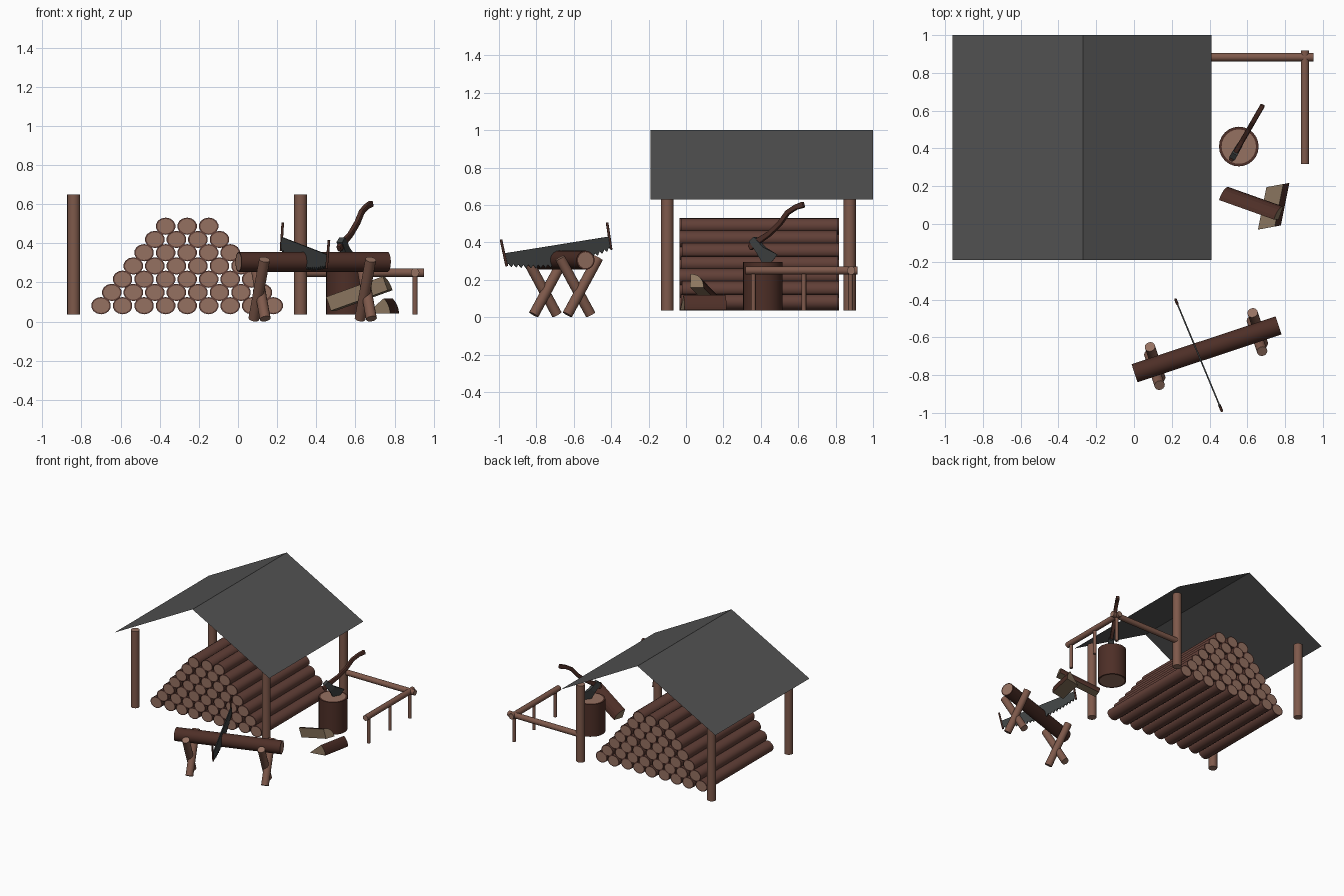
import bpy, bmesh, math
from mathutils import Vector, Matrix

if "Cube" in bpy.data.objects:
    bpy.data.objects.remove(bpy.data.objects["Cube"])


def mat(name, r, g, b):
    m = bpy.data.materials.new(name)
    m.diffuse_color = (r, g, b, 1)
    m.use_nodes = True
    m.node_tree.nodes["Principled BSDF"].inputs["Base Color"].default_value = m.diffuse_color
    return m


BARK = mat("dark_bark", 0.075, 0.028, 0.02)
LOG = mat("log_bark", 0.12, 0.05, 0.038)
CUT = mat("cut_wood", 0.30, 0.165, 0.12)
SPLIT = mat("split_wood", 0.27, 0.19, 0.12)
POLE = mat("pole_wood", 0.21, 0.10, 0.07)
STEEL = mat("steel", 0.05, 0.055, 0.055)
ROOF = mat("roof_sheet", 0.085, 0.085, 0.085)


def finish(name, bm, mats, smooth=False):
    bmesh.ops.recalc_face_normals(bm, faces=bm.faces)
    me = bpy.data.meshes.new(name)
    bm.to_mesh(me)
    bm.free()
    for m in mats:
        me.materials.append(m)
    ob = bpy.data.objects.new(name, me)
    bpy.context.collection.objects.link(ob)
    if smooth:
        bpy.ops.object.select_all(action='DESELECT')
        ob.select_set(True)
        bpy.context.view_layer.objects.active = ob
        bpy.ops.object.shade_smooth_by_angle(angle=math.radians(40))
    return ob


def frame(a, b, up=(0, 0, 1)):
    """Matrix at a: local z runs to b, local y is close to up."""
    a, b = Vector(a), Vector(b)
    z = (b - a).normalized()
    x = Vector(up).cross(z).normalized()
    m = Matrix((x, z.cross(x), z)).transposed().to_4x4()
    m.translation = a
    return m


def rod(name, a, b, r, side=POLE, cap=CUT, rim=0.0, n=16, wide=1.0):
    """Round timber from a to b; rim leaves a ring of bark round the cut ends."""
    a, b = Vector(a), Vector(b)
    bm = bmesh.new()
    up = (0, 0, 1) if abs((b - a).normalized().z) < 0.95 else (0, 1, 0)
    bmesh.ops.create_cone(bm, cap_ends=True, segments=n, radius1=r, radius2=r,
                          depth=(b - a).length)
    caps = [f for f in bm.faces if len(f.verts) == n]
    if rim:
        bmesh.ops.inset_individual(bm, faces=caps, thickness=rim)
    for f in caps:
        f.material_index = 1
    m = frame(a, b, up)
    m.translation = (a + b) / 2
    bmesh.ops.transform(bm, matrix=m @ Matrix.Diagonal((wide, 1, 1, 1)), verts=bm.verts)
    return finish(name, bm, [side, cap], True)


def prism(name, pts, thick, m, mats):
    """Flat outline in local xy, thickened along local z, placed by matrix m."""
    bm = bmesh.new()
    lo = [bm.verts.new((x, y, -thick / 2)) for x, y in pts]
    hi = [bm.verts.new((x, y, thick / 2)) for x, y in pts]
    bm.faces.new(lo)
    bm.faces.new(hi)
    for i in range(len(pts)):
        j = (i + 1) % len(pts)
        bm.faces.new((lo[i], lo[j], hi[j], hi[i]))
    bmesh.ops.transform(bm, matrix=m, verts=bm.verts)
    return finish(name, bm, mats)


# Roof: two thin sheets meeting at the ridge
bm = bmesh.new()
rows = [[bm.verts.new((x, y, z)) for x, z in ((-0.96, 0.63), (-0.27, 1.0), (0.41, 0.63))]
        for y in (-0.19, 1.0)]
for i in range(2):
    bm.faces.new((rows[0][i], rows[0][i + 1], rows[1][i + 1], rows[1][i]))
finish("roof", bm, [ROOF])

# Shelter posts
for x in (-0.84, 0.32):
    for y in (-0.10, 0.875):
        rod("shelter_post", (x, y, 0.037), (x, y, 0.65), 0.033)

# Log pile: rows of nine down to three
for row in range(7):
    for i in range(9 - row):
        x = -0.70 + 0.055 * row + 0.11 * i
        z = 0.081 + 0.0677 * row
        d = 0.006 * ((i * 5 + row * 3) % 3 - 1)
        rod("pile_log", (x, -0.028 + d, z), (x, 0.812 + d, z), 0.044,
            LOG, CUT, 0.007, 14, 1.15)

# Fence: two rails and three thin posts
rod("fence_back_rail", (0.32, 0.883, 0.25), (0.95, 0.883, 0.25), 0.022)
rod("fence_side_rail", (0.905, 0.318, 0.25), (0.905, 0.918, 0.25), 0.022)
for y in (0.36, 0.63, 0.88):
    rod("fence_post", (0.905, y, 0.037), (0.905, y, 0.25), 0.013, n=10)

# Chopping stump
rod("stump", (0.555, 0.41, 0.037), (0.555, 0.41, 0.295), 0.105, BARK, CUT, 0.014, 24)

# Axe: local x runs along the ground direction of the handle, local y is up
u = Vector((0.5, 0.866, 0))
axe = Matrix((u, (0, 0, 1), u.cross(Vector((0, 0, 1))))).transposed().to_4x4()
axe.translation = (0.515, 0.34, 0)
curve = [(0.0, 0.37), (0.05, 0.405), (0.12, 0.445), (0.19, 0.505),
         (0.235, 0.56), (0.285, 0.588), (0.335, 0.603)]
up_side, low_side = [], []
for i, p in enumerate(curve):
    t = Vector(curve[min(i + 1, 6)]) - Vector(curve[max(i - 1, 0)])
    nrm = Vector((-t.y, t.x)).normalized() * (0.017 if i in (0, 1, 6) else 0.014)
    up_side.append(Vector(p) + nrm)
    low_side.append(Vector(p) - nrm)
handle = prism("axe_handle", up_side + low_side[::-1], 0.026, axe, [BARK])
bev = handle.modifiers.new("round", 'BEVEL')
bev.width = 0.007
bev.segments = 2

# Axe head: wide cutting edge tapering to nothing, thick at the eye
bm = bmesh.new()
head = [((0.005, 0.405), 0.017), ((0.035, 0.43), 0.017), ((0.09, 0.375), 0.015),
        ((0.172, 0.335), 0.001), ((0.14, 0.298), 0.001), ((0.085, 0.28), 0.001),
        ((0.05, 0.345), 0.015)]
a = [bm.verts.new((p[0], p[1], -w)) for p, w in head]
b = [bm.verts.new((p[0], p[1], w)) for p, w in head]
for s in (a, b):
    bm.faces.new((s[0], s[1], s[2], s[6]))
    bm.faces.new((s[2], s[3], s[4], s[5], s[6]))
for i in range(7):
    j = (i + 1) % 7
    bm.faces.new((a[i], a[j], b[j], b[i]))
bmesh.ops.transform(bm, matrix=axe, verts=bm.verts)
finish("axe_head", bm, [STEEL])


# Split firewood: wedge of a round log, bark on the arc
def wedge(name, a, b, r, a0, a1):
    a, b = Vector(a), Vector(b)
    arc = [math.radians(a0 + (a1 - a0) * k / 6) for k in range(7)]
    pts = [(0, 0)] + [(r * math.cos(t), r * math.sin(t)) for t in arc]
    m = frame(a, b)
    m.translation = (a + b) / 2
    ob = prism(name, pts, (b - a).length, m, [SPLIT, BARK])
    for p in ob.data.polygons[3:9]:
        p.material_index = 1


wedge("firewood_flat", (0.70, 0.195, 0.04), (0.655, -0.03, 0.04), 0.115, 180, 137)
for o in [bpy.data.objects["firewood_flat"]]:
    # keep the bark arc on the +x side whichever way the frame turned
    if max(v.co.x for v in o.data.vertices) < 0.74:
        for v in o.data.vertices:
            v.co.x = 2 * (0.678 + (v.co.y - 0.083) * 0.2) - v.co.x
        o.data.flip_normals()
wedge("firewood_leaning", (0.475, 0.125, 0.055), (0.765, 0.022, 0.16), 0.075, 0, 95)

# Sawhorse: log held in two pairs of crossed legs
d = Vector((0.949, 0.315, 0))
side = Vector((-0.315, 0.949, 0))
rod("sawhorse_log", (0.003, -0.79, 0.305), (0.765, -0.537, 0.305), 0.051,
    BARK, CUT, 0.008, 18)
for c in (Vector((0.11, -0.752, 0)), Vector((0.653, -0.572, 0))):
    for s in (1, -1):
        o = c + d * 0.008 * s
        rod("sawhorse_leg", o - side * 0.068 * s + Vector((0, 0, 0.014)),
            o + side * 0.105 * s + Vector((0, 0, 0.317)), 0.028, POLE, CUT, n=14)

# Two-handed saw: straight back, bellied toothed edge
p0, p1 = Vector((0.457, -0.97, 0.342)), Vector((0.223, -0.408, 0.432))
ax = (p1 - p0).normalized()
nz = ax.cross(Vector((0, 0, 1))).normalized()
m = Matrix((ax, nz.cross(ax), nz)).transposed().to_4x4()
m.translation = p0
L, N = (p1 - p0).length, 22
teeth = []
for k in range(2 * N + 1):
    t = k / (2 * N)
    teeth.append((L * t, -0.072 - 0.045 * math.sin(math.pi * t) + (0.018 if k % 2 else 0)))
prism("saw_blade", [(L, 0), (0, 0)] + teeth, 0.008, m, [STEEL])
for x, lean in ((0.002, -0.012), (L - 0.002, -0.002)):
    rod("saw_handle", m @ Vector((x, -0.07, 0)), m @ Vector((x + lean, 0.075, 0)),
        0.007, BARK, BARK, n=10)
